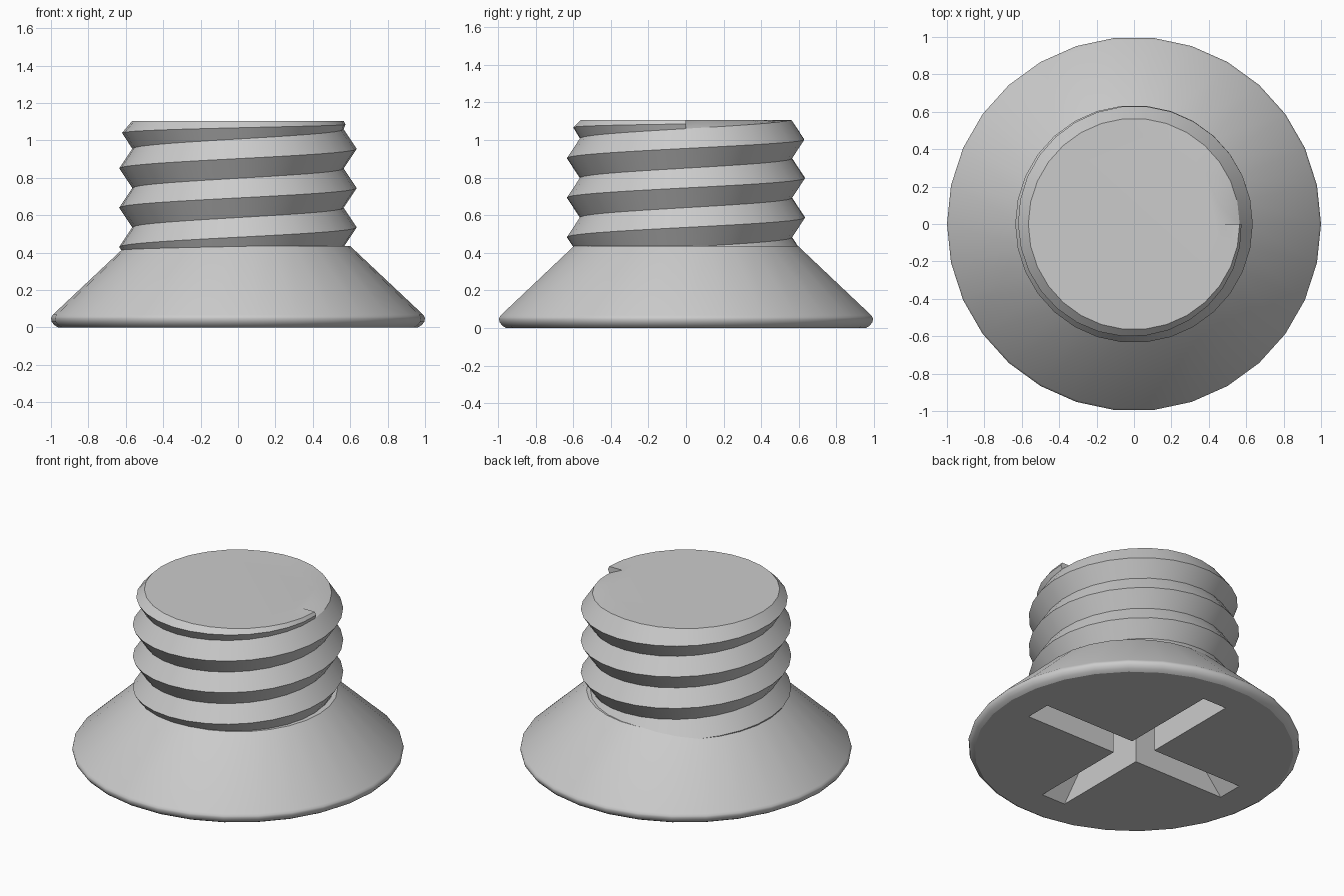
import bpy, bmesh, math

cube = bpy.data.objects.get("Cube")
if cube:
    bpy.data.objects.remove(cube, do_unlink=True)

SIDES = 30
STEP = math.tau / SIDES
PITCH = 0.21
TOP = 1.105
ROOT_R, CREST_R = 0.565, 0.635
TURNS = 4

steel = bpy.data.materials.new("light grey steel")
STEEL = (0.6, 0.6, 0.6, 1)
steel.use_nodes = True
steel.diffuse_color = STEEL
steel.node_tree.nodes["Principled BSDF"].inputs["Base Color"].default_value = STEEL


def make_object(name, bm):
    bmesh.ops.recalc_face_normals(bm, faces=bm.faces)
    mesh = bpy.data.meshes.new(name)
    bm.to_mesh(mesh)
    bm.free()
    mesh.materials.append(steel)
    obj = bpy.data.objects.new(name, mesh)
    bpy.context.collection.objects.link(obj)
    return obj


def activate(obj):
    bpy.ops.object.select_all(action='DESELECT')
    obj.select_set(True)
    bpy.context.view_layer.objects.active = obj


def smooth(obj):
    activate(obj)
    bpy.ops.object.shade_smooth_by_angle(angle=math.radians(30))


def polar(bm, r, k, z):
    return bm.verts.new((r * math.cos(k * STEP), r * math.sin(k * STEP), z))


# Countersunk head: rounded rim and cone turned around z
profile = [(0.962, 0), (0.982, 0.012), (0.996, 0.03), (1, 0.048),
           (0.998, 0.056), (0.99, 0.068), (0.6, 0.435)]
bm = bmesh.new()
rings = [[polar(bm, r, k, z) for k in range(SIDES)] for r, z in profile]
for low, high in zip(rings, rings[1:]):
    for k in range(SIDES):
        n = (k + 1) % SIDES
        bm.faces.new((low[k], low[n], high[n], high[k]))
bm.faces.new(rings[0][::-1])
bm.faces.new(rings[-1])
head = make_object("countersunk_head", bm)


# Cross recess: two tapered slots cut into the underside
def slot_cutter(name, along_x):
    bm = bmesh.new()
    bmesh.ops.create_cube(bm, size=2)
    for v in bm.verts:
        deep = v.co.z > 0
        length = v.co.x * (0.5 if deep else 0.79)
        width = v.co.y * 0.087
        v.co = (length, width, 0.3 if deep else -0.04)
        if not along_x:
            v.co.x, v.co.y = -v.co.y, v.co.x
    obj = make_object(name, bm)
    obj.hide_render = True
    return obj


for along_x in (True, False):
    cutter = slot_cutter("slot_cutter", along_x)
    mod = head.modifiers.new("slot", 'BOOLEAN')
    mod.operation = 'DIFFERENCE'
    mod.solver = 'EXACT'
    mod.object = cutter
    activate(head)
    bpy.ops.object.modifier_apply(modifier=mod.name)
    bpy.data.objects.remove(cutter, do_unlink=True)
smooth(head)

# Threaded shank: root and crest helices joined by sloping strips
bm = bmesh.new()
last = TURNS * SIDES
base = 0.22
roots = [polar(bm, ROOT_R, k, min(base + PITCH * k / SIDES, TOP))
         for k in range(last + SIDES + 1)]
crests = []
for k in range(last + 1):
    # the crest fades out over the final turn
    t = max(0, k / SIDES - TURNS + 1)
    z = base + PITCH * (k / SIDES + 0.5) - 0.08 * t * t
    crests.append(polar(bm, CREST_R - 0.06 * t * t, k, z))
for k in range(last):
    if k >= SIDES // 3:
        bm.faces.new((roots[k], roots[k + 1], crests[k + 1], crests[k]))
    bm.faces.new((crests[k], crests[k + 1], roots[k + SIDES + 1], roots[k + SIDES]))

# Flat tip with a small step where the thread ends
inner = [polar(bm, 0.47, k, TOP) for k in range(SIDES)]
rim = roots[last:]
for k in range(SIDES):
    n = (k + 1) % SIDES
    bm.faces.new((rim[k], rim[k + 1], inner[n], inner[k]))
bm.faces.new(inner)
bm.faces.new((rim[0], crests[last], rim[-1], inner[0]))
smooth(make_object("threaded_shank", bm))
